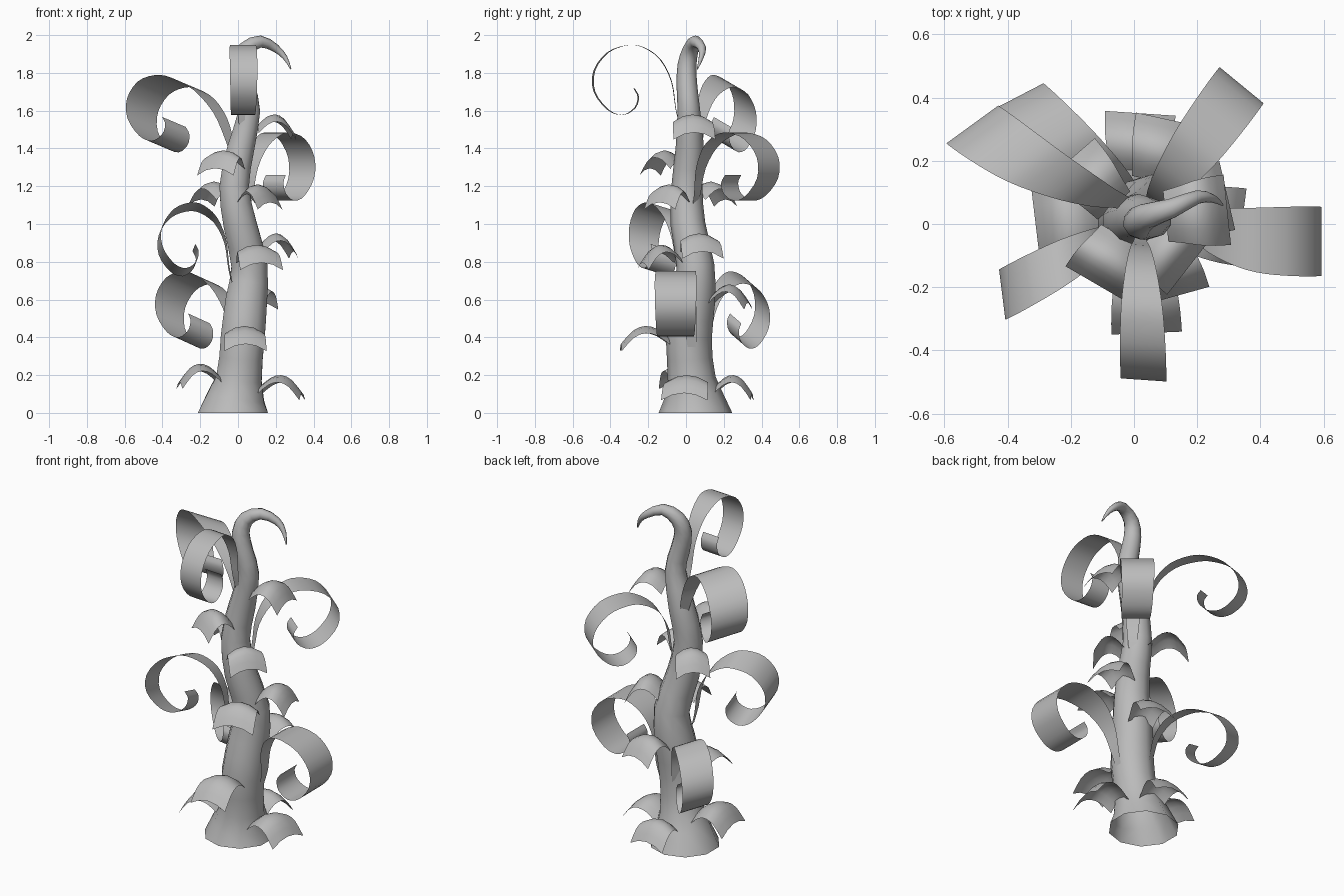
import bpy, bmesh, math
from mathutils import Vector

if "Cube" in bpy.data.objects:
    bpy.data.objects.remove(bpy.data.objects["Cube"], do_unlink=True)

grey = bpy.data.materials.new("plain grey")
grey.use_nodes = True
grey.diffuse_color = (0.5, 0.5, 0.5, 1)
grey.node_tree.nodes["Principled BSDF"].inputs["Base Color"].default_value = (0.5, 0.5, 0.5, 1)


def make_sheet(name, rows, closed=False):
    """Skin a list of equal-length point rows with quads."""
    bm = bmesh.new()
    grid = [[bm.verts.new(p) for p in row] for row in rows]
    n = len(rows[0])
    for a, b in zip(grid, grid[1:]):
        for i in range(n if closed else n - 1):
            j = (i + 1) % n
            bm.faces.new((a[i], a[j], b[j], b[i]))
    bmesh.ops.recalc_face_normals(bm, faces=bm.faces)
    mesh = bpy.data.meshes.new(name)
    bm.to_mesh(mesh)
    bm.free()
    mesh.materials.append(grey)
    obj = bpy.data.objects.new(name, mesh)
    bpy.context.collection.objects.link(obj)
    for poly in mesh.polygons:
        poly.use_smooth = True


def smooth_path(points, steps):
    """Catmull-Rom interpolation through tuples of any size."""
    pts = [Vector(p) for p in points]
    ext = [2 * pts[0] - pts[1]] + pts + [2 * pts[-1] - pts[-2]]
    out = []
    for a, b, c, d in zip(ext, ext[1:], ext[2:], ext[3:]):
        for k in range(steps):
            t = k / steps
            out.append(0.5 * (2 * b + (c - a) * t + (2 * a - 5 * b + 4 * c - d) * t * t
                              + (3 * b - a - 3 * c + d) * t ** 3))
    return out + [pts[-1]]


# Stalk: x, y, z and radius along its winding centre line
stalk = smooth_path([
    (-.027, .05, 0, .195), (.005, .03, .18, .127), (.025, .015, .4, .122),
    (.045, .04, .6, .115), (.06, .05, .78, .1), (.01, .01, 1, .092),
    (-.02, .005, 1.2, .082), (.015, .02, 1.4, .075), (.06, .015, 1.6, .06),
    (.035, .005, 1.73, .055), (.015, .005, 1.84, .05), (.04, .025, 1.925, .042),
    (.12, .05, 1.966, .032), (.2, .085, 1.93, .022), (.25, .08, 1.88, .013),
    (.28, .06, 1.82, .003)], 2)


def stalk_at(z):
    for a, b in zip(stalk, stalk[1:]):
        if a[2] <= z <= b[2]:
            return a.lerp(b, (z - a[2]) / (b[2] - a[2]))


rings = []
side = Vector((0, 1, 0))
for i, point in enumerate(stalk):
    low, high = stalk[max(i - 1, 0)], stalk[min(i + 1, len(stalk) - 1)]
    along = Vector((0, 0, 1)) if i == 0 else Vector((high - low)[:3]).normalized()
    side = (side - along * side.dot(along)).normalized()
    other = side.cross(along)
    ring = []
    for k in range(10):
        a = math.tau * k / 10
        ring.append(Vector(point[:3]) + point[3] * (math.cos(a) * side + math.sin(a) * other))
    rings.append(ring)
make_sheet("stalk", rings, closed=True)

# Curled tendrils: outward share, height, width share, share of stem offset left
curl = smooth_path([(-.05, -.09, .2, 1), (0, 0, .3, .95), (.05, .13, .45, .7),
                    (.19, .24, .66, .4), (.4, .3, .85, .14), (.59, .31, .95, .03),
                    (.83, .275, 1, 0), (1, .185, 1, 0), (1, .08, .97, 0),
                    (.83, -.01, .92, 0), (.65, -.035, .87, 0), (.5, 0, .82, 0),
                    (.46, .055, .78, 0), (.51, .095, .75, 0)], 3)


def tendril(name, root, outer, width, scale=1, stem=(0, 0, 0)):
    root, width, stem = Vector(root), Vector(width), Vector(stem)
    reach = Vector((outer[0] - root.x, outer[1] - root.y, 0))
    rows = []
    for r, h, w, s in curl:
        mid = root + reach * r + stem * s + Vector((0, 0, h * scale))
        rows.append([mid + width * w * e for e in (-.5, 0, .5)])
    make_sheet(name, rows)


tendril("tendril_low_left", (.16, -.055, .44), (.585, -.055), (0, .22, 0), stem=(0, .085, 0))
tendril("tendril_low_back", (-.05, .12, .405), (-.357, .4), (.154, .08, -.07), stem=(.03, 0, 0))
tendril("tendril_mid_right", (-.05, -.03, .78), (-.41, -.22), (-.02, .16, -.05))
tendril("tendril_mid_back", (.06, .06, 1.16), (.335, .432), (.14, -.115, 0), 1.04)
tendril("tendril_high_back", (-.165, .07, 1.445), (-.505, .31), (.165, .12, -.07),
        stem=(.125, 0, 0))
tendril("tendril_high_front", (.02, -.055, 1.615), (.03, -.485), (.145, -.01, 0), 1.07)

# Leaves: share of reach, height, width; each arches and droops at its sides
leaf_profile = smooth_path([(0, 0, .17), (.25, .045, .19), (.5, .06, .215),
                            (.75, .035, .23), (1, -.035, .235)], 2)


def leaf(name, tip_x, tip_y, z, wide=1):
    x, y, _, r = stalk_at(z)
    out = Vector((tip_x - x, tip_y - y, 0))
    length = out.length
    out.normalize()
    across = Vector((-out.y, out.x, 0))
    rows = []
    for t, h, w in leaf_profile:
        mid = Vector((x, y, z + h)) + out * (r * .85 + (length - r * .85) * t)
        rows.append([mid + across * w * wide * s / 2 - Vector((0, 0, .038 * s * s))
                     for s in (-1, -.5, 0, .5, 1)])
    make_sheet(name, rows)


leaves = [(.34, -.01, .14, 1.05), (.02, .35, .14, .95), (-.31, -.01, .2, 1.15),
          (.04, -.345, .4, .95), (.11, .33, .62, .9), (.125, -.23, .83, 1),
          (.295, .09, .89, .95), (-.195, .21, 1.165, .8), (.17, -.14, 1.15, .9),
          (-.12, -.19, 1.33, .95), (.295, .045, 1.52, .95)]
for i, spec in enumerate(leaves):
    leaf(f"leaf_{i + 1}", *spec)
